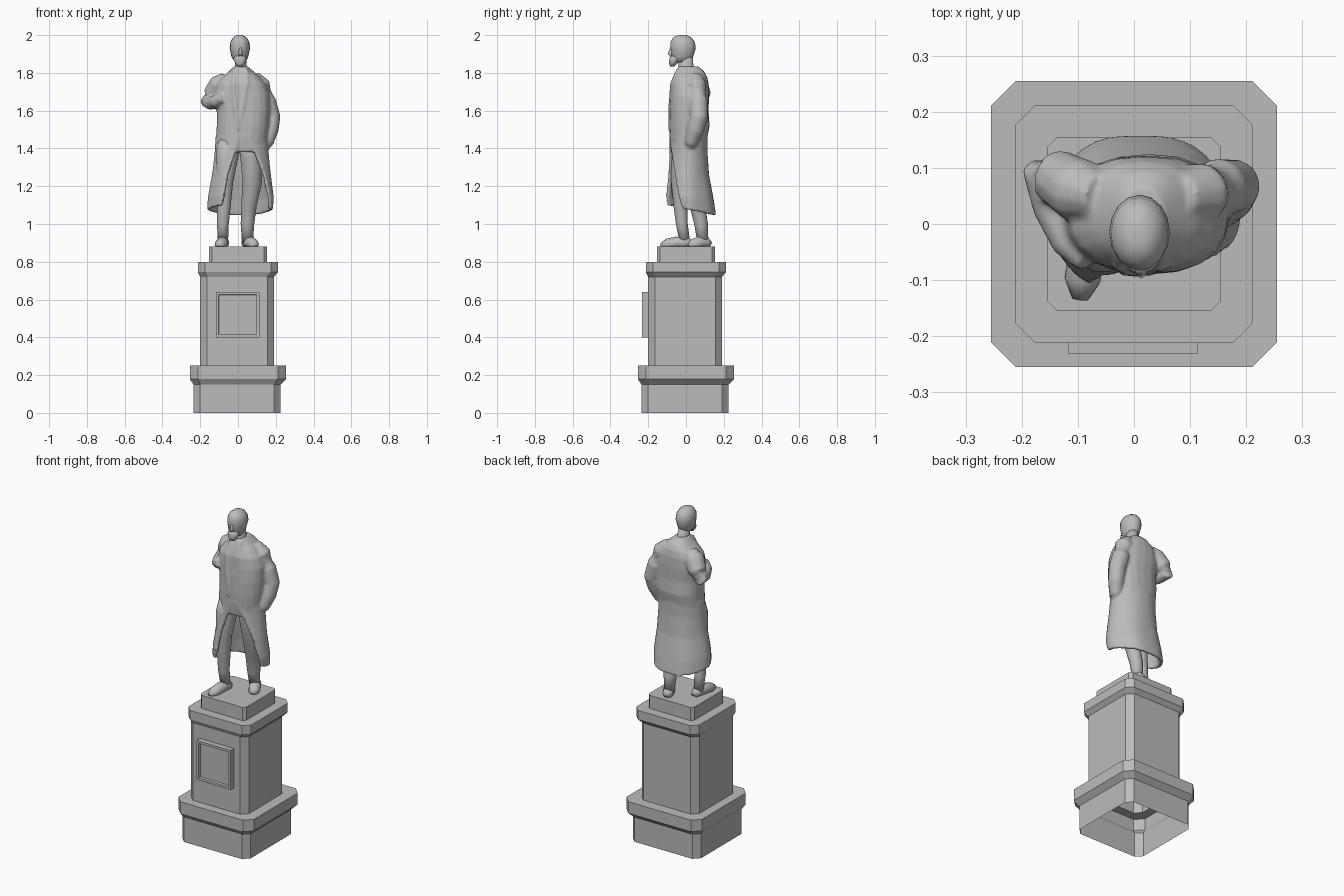
import bpy, bmesh, math
from mathutils import Vector

cube = bpy.data.objects.get("Cube")
if cube:
    bpy.data.objects.remove(cube)

stone = bpy.data.materials.new("grey_stone")
stone.use_nodes = True
GREY = (0.5, 0.5, 0.5, 1)
stone.diffuse_color = GREY
stone.node_tree.nodes["Principled BSDF"].inputs["Base Color"].default_value = GREY


def finish(name, bm, smooth=False):
    mesh = bpy.data.meshes.new(name)
    bm.to_mesh(mesh)
    bm.free()
    for p in mesh.polygons:
        p.use_smooth = smooth
    mesh.materials.append(stone)
    ob = bpy.data.objects.new(name, mesh)
    bpy.context.collection.objects.link(ob)
    return ob


def loft(bm, rings, bottom=True, top=True):
    """Skin a stack of closed rings."""
    rows = [[bm.verts.new(p) for p in ring] for ring in rings]
    n = len(rows[0])
    faces = [bm.faces.new((a[i], a[(i + 1) % n], b[(i + 1) % n], b[i]))
             for a, b in zip(rows, rows[1:]) for i in range(n)]
    if bottom:
        faces.append(bm.faces.new(rows[0][::-1]))
    if top:
        faces.append(bm.faces.new(rows[-1]))
    if bottom and top:
        bmesh.ops.recalc_face_normals(bm, faces=faces)


def oval(z, x0, x1, y0, y1, n=20, power=0.85):
    """Rounded ring filling the given extents."""
    def soft(v):
        return math.copysign(abs(v) ** power, v)
    pts = []
    for i in range(n):
        a = math.tau * i / n
        pts.append(Vector(((x0 + x1) / 2 + (x1 - x0) / 2 * soft(math.cos(a)),
                           (y0 + y1) / 2 + (y1 - y0) / 2 * soft(math.sin(a)), z)))
    return pts


def limb(bm, path, floor=0.0, n=12):
    """Tube through (x, y, z, radius) stations, flattened at the floor."""
    pts = [Vector(p[:3]) for p in path]
    rings = []
    for i, p in enumerate(pts):
        d = (pts[min(i + 1, len(pts) - 1)] - pts[max(i - 1, 0)]).normalized()
        side = d.orthogonal().normalized() if abs(d.z) > 0.9 else d.cross(Vector((0, 0, 1))).normalized()
        up = d.cross(side)
        ring = []
        for k in range(n):
            a = math.tau * k / n
            q = p + path[i][3] * (side * math.cos(a) + up * math.sin(a))
            q.z = max(q.z, floor)
            ring.append(q)
        rings.append(ring)
    loft(bm, rings)


def octagon(z, half, cut, c):
    e = half - cut
    return [Vector((x + c, y + c, z)) for x, y in
            ((half, -e), (half, e), (e, half), (-e, half),
             (-half, e), (-half, -e), (-e, -half), (e, -half))]


# Pedestal: one chamfered shell, open underneath
bm = bmesh.new()
loft(bm, [octagon(*r) for r in (
    (0, .23, .035, -.005), (.15, .23, .035, -.005), (.18, .255, .044, 0),
    (.25, .255, .044, 0), (.25, .195, .035, -.005), (.72, .195, .035, -.005),
    (.745, .212, .036, 0), (.80, .212, .036, 0), (.80, .154, .016, 0),
    (.88, .154, .016, 0))], bottom=False)
finish("pedestal", bm)

# Framed plaque with a sunken panel
bm = bmesh.new()
bmesh.ops.create_cube(bm, size=1)
for v in bm.verts:
    v.co = Vector((v.co.x * .23 - .002, v.co.y * .04 - .212, v.co.z * .24 + .52))
front = min(bm.faces, key=lambda f: f.calc_center_median().y)
bmesh.ops.inset_region(bm, faces=[front], thickness=.02)
bmesh.ops.inset_region(bm, faces=[front], thickness=.003, depth=-.015)
finish("plaque", bm)

# Coat: torso
bm = bmesh.new()
loft(bm, [oval(*r) for r in (
    (1.38, -.115, .15, -.08, .11), (1.45, -.115, .155, -.088, .112),
    (1.52, -.113, .165, -.09, .125), (1.60, -.113, .17, -.088, .12),
    (1.68, -.128, .168, -.084, .122), (1.74, -.115, .148, -.08, .12),
    (1.78, -.08, .115, -.066, .112), (1.81, -.045, .08, -.052, .095),
    (1.835, -.022, .052, -.04, .065))])

# Coat: skirt, open at the front with folds and a dipping back hem
rings = []
for z, x0, x1, y0, y1, right, left, dip, fold in (
        (1.47, -.118, .16, -.09, .115, 4, 4, 0, 0),
        (1.38, -.124, .163, -.093, .115, 14, 30, 0, .01),
        (1.26, -.138, .175, -.112, .125, 30, 55, 0, .025),
        (1.14, -.160, .19, -.13, .152, 32, 68, .01, .04),
        (1.075, -.164, .185, -.13, .165, 36, 75, .03, .04)):
    cx, cy, rx, ry = (x0 + x1) / 2, (y0 + y1) / 2, (x1 - x0) / 2, (y1 - y0) / 2
    outer, inner = [], []
    for i in range(33):
        a = math.radians(left + (360 - left - right) * i / 32)
        f = 1 - fold * (1 + math.cos(6 * a)) / 2
        s, c = math.sin(a) * f, -math.cos(a) * f
        zz = z - dip * c
        outer.append(Vector((cx + rx * s, cy + ry * c, zz)))
        inner.append(Vector((cx + (rx - .02) * s, cy + (ry - .02) * c, zz)))
    rings.append(outer + inner[::-1])
loft(bm, rings[::-1])

# Coat: sleeves, right arm bent to the chest and left arm to the pocket
limb(bm, [(-.06, .05, 1.77, .04), (-.10, .06, 1.735, .058), (-.14, .085, 1.68, .05),
          (-.16, .095, 1.648, .04), (-.145, .03, 1.64, .036), (-.115, -.03, 1.65, .034),
          (-.08, -.065, 1.67, .026)])
limb(bm, [(.08, .05, 1.775, .04), (.12, .055, 1.73, .055), (.15, .065, 1.65, .052),
          (.178, .068, 1.565, .048), (.17, .05, 1.50, .046), (.15, .025, 1.43, .038),
          (.135, .01, 1.39, .025)])

# Coat: lapels
for s in (-1, 1):
    limb(bm, [(.015 + s * .03, -.04, 1.82, .012), (.01 + s * .035, -.072, 1.74, .014),
              (.005 + s * .02, -.082, 1.62, .012), (0, -.085, 1.5, .01)], n=8)
coat = finish("coat", bm, True)
mod = coat.modifiers.new("merge", 'REMESH')
mod.mode = 'VOXEL'
mod.voxel_size = .007
mod.use_smooth_shade = True
mod = coat.modifiers.new("soften", 'SMOOTH')
mod.factor = .5
mod.iterations = 5

# Trousers and shoes
for side, leg, shoe in (
    ("right",
     [(-.045, -.01, 1.45, .06), (-.058, -.025, 1.36, .062), (-.07, -.035, 1.22, .045),
      (-.075, -.03, 1.1, .038), (-.08, -.022, 1.0, .032), (-.08, -.005, .9, .028)],
     [(-.074, .03, .89, .018), (-.076, .01, .90, .03), (-.084, -.05, .90, .033),
      (-.092, -.1, .89, .032), (-.096, -.134, .885, .014)]),
    ("left",
     [(.06, .005, 1.45, .06), (.07, .01, 1.36, .06), (.075, .03, 1.22, .053),
      (.058, .06, 1.1, .042), (.05, .08, 1.0, .037), (.05, .09, .9, .03)],
     [(.04, .128, .89, .018), (.045, .11, .90, .03), (.065, .07, .90, .034),
      (.083, .035, .89, .03), (.092, .015, .885, .014)])):
    bm = bmesh.new()
    limb(bm, leg, floor=.88)
    finish(side + "_trouser_leg", bm, True)
    bm = bmesh.new()
    limb(bm, shoe, floor=.88)
    finish(side + "_shoe", bm, True)

# Head, neck, beard and nose
for name, rows in (
    ("neck", ((1.79, -.03, .06, -.04, .06), (1.83, -.014, .046, -.04, .04),
              (1.89, -.02, .046, -.04, .035))),
    ("head", ((1.855, -.015, .04, -.06, .02), (1.885, -.035, .054, -.078, .038),
              (1.93, -.044, .064, -.082, .052), (1.962, -.041, .061, -.083, .047),
              (1.985, -.029, .048, -.07, .032), (1.996, -.014, .033, -.052, .012),
              (2.0, -.002, .02, -.035, -.005))),
    ("beard", ((1.835, -.002, .026, -.084, -.06), (1.85, -.014, .036, -.09, -.045),
               (1.872, -.024, .046, -.088, -.03), (1.89, -.016, .038, -.084, -.03))),
    ("nose", ((1.892, .002, .024, -.088, -.06), (1.900, .002, .024, -.097, -.06),
              (1.935, .008, .018, -.084, -.06)))):
    bm = bmesh.new()
    loft(bm, [oval(*r, n=16, power=1) for r in rows])
    finish(name, bm, True)
